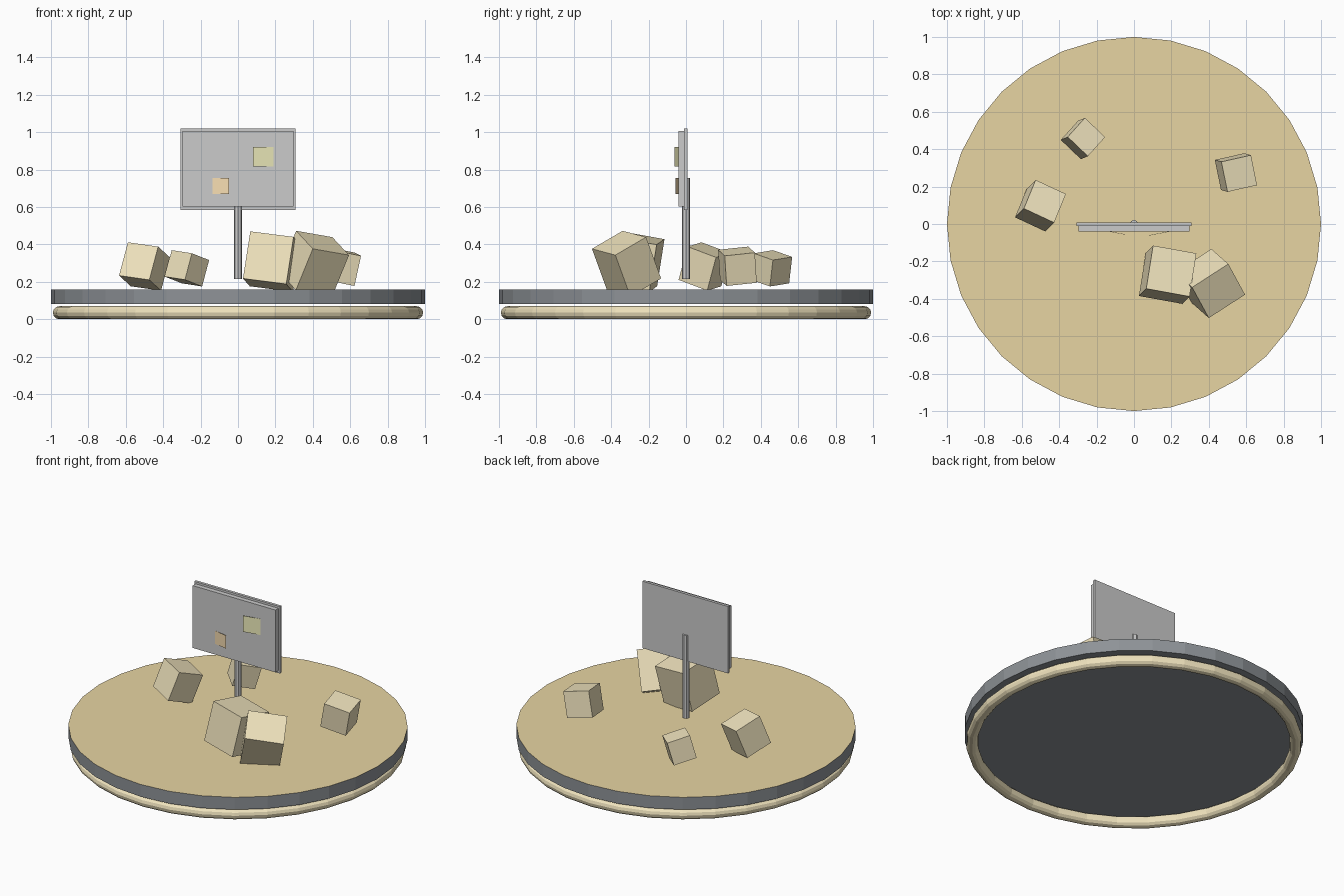
import bpy, bmesh, math
from mathutils import Vector, Matrix

if "Cube" in bpy.data.objects:
    bpy.data.objects.remove(bpy.data.objects["Cube"])


def material(name, rgb):
    m = bpy.data.materials.new(name)
    m.diffuse_color = (*rgb, 1)
    m.use_nodes = True
    m.node_tree.nodes["Principled BSDF"].inputs["Base Color"].default_value = m.diffuse_color
    return m


SAND = material("sand", (0.80, 0.66, 0.36))
STONE = material("pale_sandstone", (0.87, 0.77, 0.51))
DARK = material("dark_base", (0.27, 0.29, 0.31))
YELLOW = material("yellow_paper", (0.86, 0.84, 0.50))
ORANGE = material("orange_paper", (0.93, 0.72, 0.44))


def box(name, size, matrix, mat=None):
    bm = bmesh.new()
    bmesh.ops.create_cube(bm, size=1)
    bmesh.ops.scale(bm, vec=Vector(size), verts=bm.verts)
    me = bpy.data.meshes.new(name)
    bm.to_mesh(me)
    bm.free()
    ob = bpy.data.objects.new(name, me)
    bpy.context.collection.objects.link(ob)
    ob.matrix_world = matrix
    if mat:
        me.materials.append(mat)
    return ob


def rock(name, size, center, up, side):
    """Tilted block oriented by its up axis and one side axis."""
    z = Vector(up).normalized()
    y = z.cross(Vector(side)).normalized()
    x = y.cross(z)
    rot = Matrix((x, y, z)).transposed().to_4x4()
    return box(name, size, Matrix.Translation(center) @ rot, STONE)


# round base slab, dark with a sand-coloured top
bpy.ops.mesh.primitive_cylinder_add(vertices=32, radius=1, depth=0.08, location=(0, 0, 0.12))
base = bpy.context.object
base.name = "base_disc"
base.data.materials.append(DARK)
base.data.materials.append(SAND)
for p in base.data.polygons:
    p.material_index = 1 if p.normal.z > 0.9 else 0

# rounded ring under the slab
bpy.ops.mesh.primitive_torus_add(major_segments=32, minor_segments=12, major_radius=0.955,
                                 minor_radius=0.035, location=(0, 0, 0.035))
ring = bpy.context.object
ring.name = "base_ring"
ring.data.materials.append(STONE)

# sign post and board
bpy.ops.mesh.primitive_cylinder_add(vertices=8, radius=0.022, depth=0.54, location=(0, 0, 0.485))
bpy.context.object.name = "sign_post"
box("sign_back_board", (0.615, 0.018, 0.435), Matrix.Translation((0, -0.001, 0.8025)))
box("sign_front_panel", (0.595, 0.03, 0.405), Matrix.Translation((0, -0.025, 0.804)))


# paper notes, one edge lifting off the board
def note(name, x0, y0, x1, y1, z, h, mat):
    d = Vector((x1 - x0, y1 - y0, 0))
    m = (Matrix.Translation(((x0 + x1) / 2, (y0 + y1) / 2, z))
         @ Matrix.Rotation(math.atan2(d.y, d.x), 4, 'Z'))
    box(name, (d.length, 0.002, h), m, mat)


note("yellow_note", 0.08, -0.061, 0.19, -0.040, 0.868, 0.105, YELLOW)
note("orange_note", -0.137, -0.039, -0.047, -0.056, 0.713, 0.085, ORANGE)

# scattered tilted blocks: size, centre, up axis, side axis
for name, size, center, up, side in (
    ("large_rock_left", (0.237, 0.237, 0.258), (0.18, -0.271, 0.308), (0.04, 0.04, 0.257), (0.23, -0.043, -0.037)),
    ("large_rock_right", (0.233, 0.21, 0.252), (0.407, -0.318, 0.297), (0.09, -0.08, 0.22), (-0.187, -0.128, 0.045)),
    ("medium_rock", (0.18, 0.175, 0.19), (-0.50, 0.098, 0.282), (0.048, 0.048, 0.18), (0.155, -0.08, -0.043)),
    ("small_rock_back", (0.15, 0.142, 0.147), (-0.273, 0.457, 0.272), (0.037, 0.016, 0.14), (0.105, -0.107, -0.035)),
    ("small_rock_right", (0.165, 0.165, 0.165), (0.545, 0.275, 0.283), (0.035, -0.01, 0.16), (0.155, 0.035, -0.033)),
):
    rock(name, size, center, up, side)
